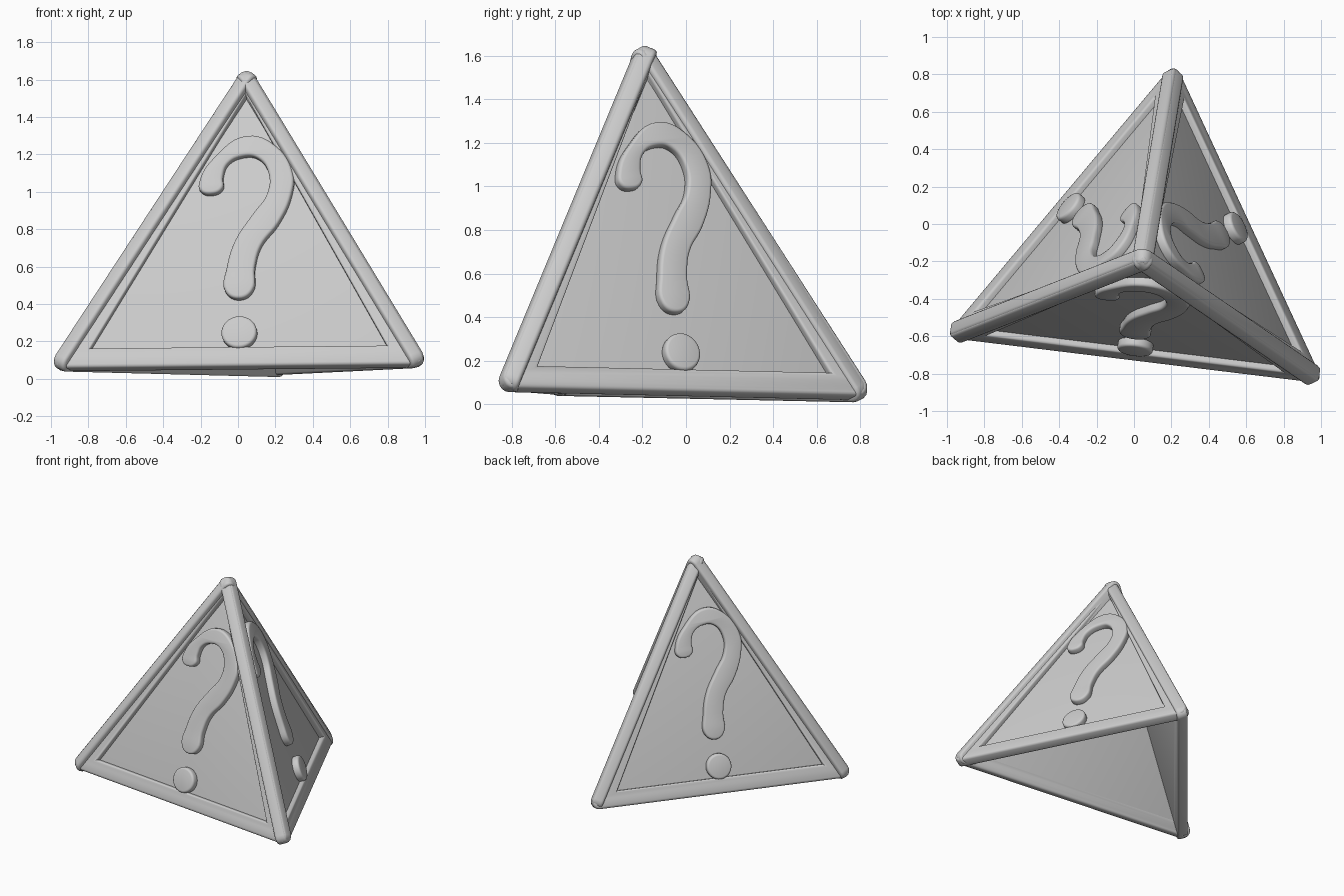
import bpy
import bmesh
import math
from mathutils import Matrix, Vector

cube = bpy.data.objects.get("Cube")
if cube:
    bpy.data.objects.remove(cube, do_unlink=True)

grey = bpy.data.materials.new("light_grey")
grey.use_nodes = True
colour = (0.6, 0.6, 0.6, 1)
grey.diffuse_color = colour
grey.node_tree.nodes["Principled BSDF"].inputs["Base Color"].default_value = colour

HALF, HEIGHT = 1.03, 1.71    # template panel: half base width and height
THICK = 0.08


def rounded(corners, radius, steps=5):
    """Outline of a convex polygon with arcs at its corners (counter-clockwise)."""
    out = []
    pts = [Vector(c) for c in corners]
    for i, p in enumerate(pts):
        a = (pts[i - 1] - p).normalized()
        b = (pts[(i + 1) % len(pts)] - p).normalized()
        half = a.angle(b) / 2
        centre = p + (a + b).normalized() * radius / math.sin(half)
        start = math.atan2(a.x, -a.y)
        start = math.atan2(-a.x, a.y) if (p - centre).dot(Vector((math.cos(start), math.sin(start)))) < 0 else start
        sweep = math.pi - 2 * half
        for k in range(steps + 1):
            t = start + sweep * k / steps
            out.append(centre + radius * Vector((math.cos(t), math.sin(t))))
    return out


def slab(name, outlines, bottom, top, bevel, smooth=False):
    """Mesh of a filled outline (further outlines are holes) with softened rims."""
    curve = bpy.data.curves.new(name, 'CURVE')
    curve.dimensions = '2D'
    curve.fill_mode = 'BOTH'
    curve.resolution_u = 6
    curve.extrude = (top - bottom) / 2 - bevel
    curve.bevel_depth = bevel
    curve.bevel_resolution = 2
    curve.offset = -bevel
    for outline in outlines:
        spline = curve.splines.new('BEZIER' if smooth else 'POLY')
        points = spline.bezier_points if smooth else spline.points
        points.add(len(outline) - 1)
        for point, (x, y) in zip(points, outline):
            point.co = (x, y, 0) if smooth else (x, y, 0, 1)
        spline.use_cyclic_u = True
        if smooth:
            for point in points:
                point.handle_left_type = point.handle_right_type = 'AUTO'
    temp = bpy.data.objects.new(name, curve)
    bpy.context.collection.objects.link(temp)
    bpy.context.view_layer.update()
    graph = bpy.context.evaluated_depsgraph_get()
    mesh = bpy.data.meshes.new_from_object(temp.evaluated_get(graph))
    bpy.data.objects.remove(temp, do_unlink=True)
    bpy.data.curves.remove(curve)
    bm = bmesh.new()
    bm.from_mesh(mesh)
    bmesh.ops.remove_doubles(bm, verts=bm.verts, dist=0.0004)
    bmesh.ops.translate(bm, verts=bm.verts, vec=(0, 0, (top + bottom) / 2))
    bmesh.ops.recalc_face_normals(bm, faces=bm.faces)
    bm.to_mesh(mesh)
    bm.free()
    mesh.materials.clear()
    mesh.materials.append(grey)
    return mesh


# Template parts of one panel, lying flat with the outer face at zero
outer = rounded([(-HALF, 0), (HALF, 0), (0, HEIGHT)], 0.05)
inner = [(-0.795, 0.11), (0.795, 0.11), (0, 1.525)]
backing = [(-0.83, 0.09), (0.83, 0.09), (0, 1.57)]
hook = [(-.21, 1.06), (-.13, 1.19), (.04, 1.30), (.2, 1.24), (.29, 1.1), (.285, .98),
        (.22, .83), (.13, .71), (.1, .6), (.09, .47), (.02, .43), (-.055, .47),
        (-.05, .6), (-.01, .74), (.08, .88), (.155, .99), (.16, 1.1), (.1, 1.18),
        (.02, 1.19), (-.06, 1.15), (-.085, 1.08), (-.085, 1.02), (-.145, .99), (-.205, 1.01)]
hook = [(x - 0.025, (z - 0.07) / 0.95) for x, z in hook]
dot = [(0.095 * math.cos(k * math.tau / 40), 0.19 + 0.09 * math.sin(k * math.tau / 40))
       for k in range(40)]
template = {
    "frame": slab("frame", [outer, inner[::-1]], -THICK, 0, 0.018),
    "backing": slab("backing", [backing], -THICK, -0.04, 0.002),
    "hook_relief": slab("hook_relief", [hook[::-1]], -0.05, 0.008, 0.016, smooth=True),
    "dot_relief": slab("dot_relief", [dot], -0.05, 0.008, 0.016),
}

# Three leaning panels around an open base
apex = Vector((0.045, -0.19, 1.695))
left = Vector((-1.025, -0.61, 0.06))
right = Vector((1.025, -0.86, 0.08))
back = Vector((0.22, 0.875, 0.04))
drop = Vector((0, 0, 0.012))
panels = {"front": (left, right), "right_side": (right, back), "left_side": (back - drop, left)}

for side, (start, end) in panels.items():
    middle = (start + end) / 2
    u = (end - start) / (2 * HALF)
    v = (apex - middle) / HEIGHT
    n = u.cross(v).normalized()
    place = Matrix((u, v, n)).transposed().to_4x4()
    place.translation = middle
    for part, source in template.items():
        mesh = source.copy()
        mesh.transform(place)
        obj = bpy.data.objects.new(side + "_" + part, mesh)
        bpy.context.collection.objects.link(obj)
        bpy.ops.object.select_all(action='DESELECT')
        obj.select_set(True)
        bpy.context.view_layer.objects.active = obj
        bpy.ops.object.shade_smooth_by_angle(angle=math.radians(35))

for source in template.values():
    bpy.data.meshes.remove(source)
